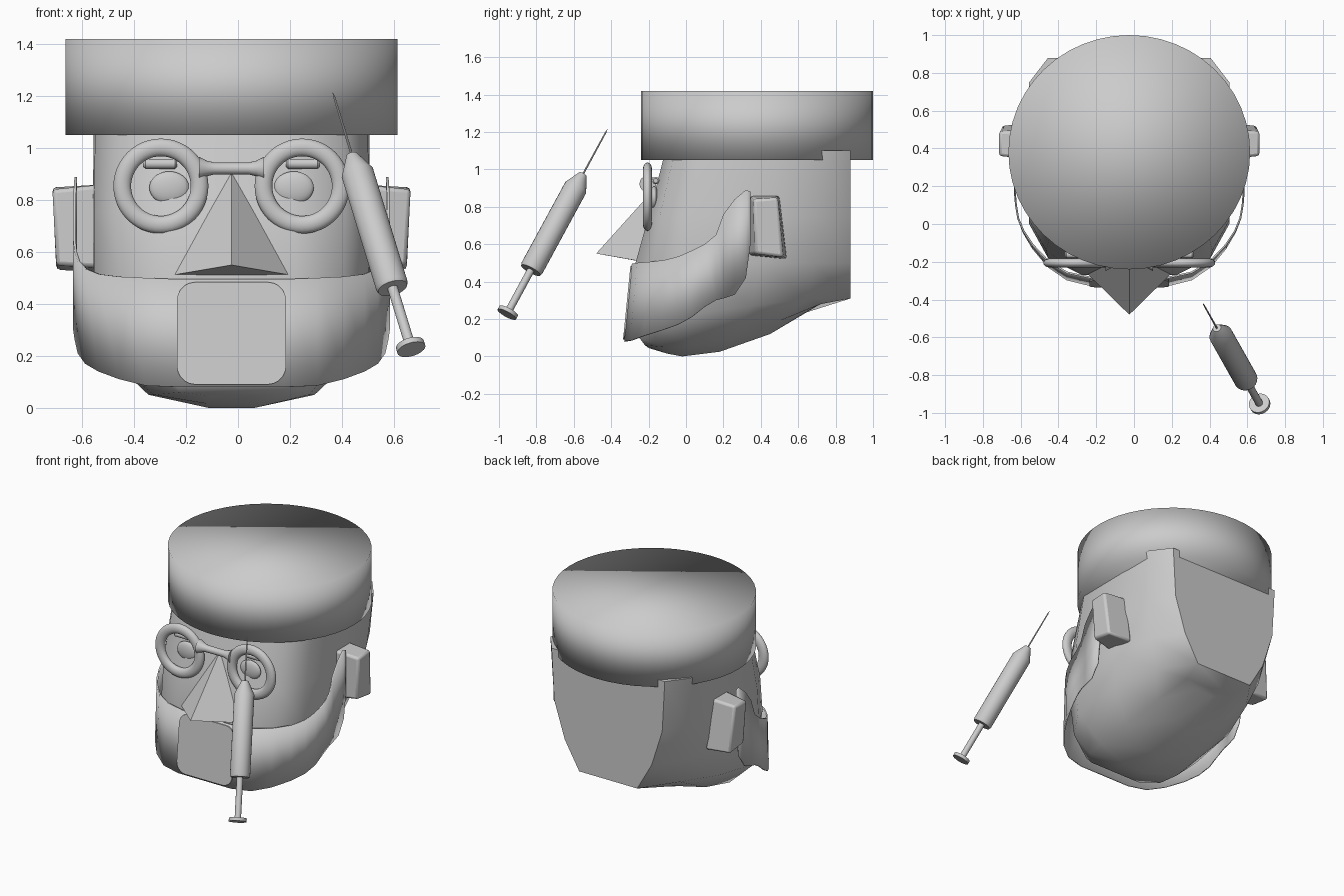
import bpy, bmesh, math
from mathutils import Vector

if "Cube" in bpy.data.objects:
    bpy.data.objects.remove(bpy.data.objects["Cube"])

CX = -0.025                       # symmetry plane of the head
grey = bpy.data.materials.new("plain_grey")
grey.diffuse_color = (0.6, 0.6, 0.6, 1)
grey.use_nodes = True
grey.node_tree.nodes["Principled BSDF"].inputs["Base Color"].default_value = grey.diffuse_color


def finish(name, bm, angle=40, fix=True):
    if fix:
        bmesh.ops.recalc_face_normals(bm, faces=bm.faces[:])
    me = bpy.data.meshes.new(name)
    bm.to_mesh(me)
    bm.free()
    me.materials.append(grey)
    ob = bpy.data.objects.new(name, me)
    bpy.context.collection.objects.link(ob)
    bpy.ops.object.select_all(action='DESELECT')
    ob.select_set(True)
    bpy.context.view_layer.objects.active = ob
    if angle >= 180:
        bpy.ops.object.shade_smooth()
    else:
        bpy.ops.object.shade_smooth_by_angle(angle=math.radians(angle))
    return ob


def mesh(name, verts, faces, angle=40):
    bm = bmesh.new()
    vs = [bm.verts.new(v) for v in verts]
    for f in faces:
        bm.faces.new([vs[i] for i in f])
    return finish(name, bm, angle)


def lathe(name, profile, start, axis, n=24):
    """Revolve (distance, radius) pairs around a free axis."""
    axis = axis.normalized()
    u = axis.orthogonal().normalized()
    w = axis.cross(u)
    verts, faces = [], []
    for d, r in profile:
        for i in range(n):
            a = 2 * math.pi * i / n
            verts.append(start + axis * d + (u * math.cos(a) + w * math.sin(a)) * r)
    for k in range(len(profile) - 1):
        for i in range(n):
            j = (i + 1) % n
            faces.append((k * n + i, k * n + j, (k + 1) * n + j, (k + 1) * n + i))
    faces += [tuple(range(n)), tuple(range((len(profile) - 1) * n, len(profile) * n))]
    return mesh(name, verts, faces, 35)


# Head: half rings from front to back, mirrored and lofted downwards
rings = [
    [(.22, -.11, 1.1), (.42, -.06, 1.1), (.525, .1, 1.1), (.53, .5, 1.1), (.53, .75, 1.1), (.43, .88, 1.1)],
    [(.24, -.2, .75), (.44, -.14, .75), (.53, .02, .75), (.535, .45, .75), (.5, .72, .75), (.41, .88, .75)],
    [(.25, -.27, .5), (.43, -.18, .5), (.53, 0, .5), (.53, .4, .5), (.46, .68, .5), (.33, .88, .5)],
    [(.22, -.25, .1), (.4, -.16, .17), (.5, 0, .22), (.48, .35, .27), (.38, .65, .31), (.22, .88, .31)],
    [(.2, -.22, .06), (.3, -.12, .05), (.32, .02, .05), (.3, .25, .1), (.25, .5, .19), (.18, .72, .28)],
    [(.08, -.2, .045), (.09, -.1, .015), (.09, -.02, 0), (.09, .18, .025), (.08, .45, .12), (.07, .68, .26)],
]
verts, faces = [], []
for r in rings:
    verts += [(CX + x, y, z) for x, y, z in r] + [(CX - x, y, z) for x, y, z in reversed(r)]
n = 12
for k in range(len(rings) - 1):
    for i in range(n):
        j = (i + 1) % n
        faces.append((k * n + i, k * n + j, (k + 1) * n + j, (k + 1) * n + i))
for base in (0, (len(rings) - 1) * n):
    for i in range(5):
        faces.append((base + i, base + i + 1, base + 10 - i, base + 11 - i))
mesh("head", verts, faces, 45)

# Wedge nose
mesh("nose", [(CX, -.12, .95), (CX - .235, -.25, .51), (CX, -.48, .55), (CX + .235, -.25, .51), (CX, -.2, .5)],
     [(0, 1, 2), (0, 2, 3), (1, 4, 2), (2, 4, 3), (0, 3, 4), (0, 4, 1)], 30)

# Ears
for s, side in ((-1, "left"), (1, "right")):
    e = [(.5, .33, .54), (.5, .54, .52), (.5, .5, .86), (.5, .34, .86),
         (.675, .37, .55), (.675, .52, .53), (.69, .49, .85), (.69, .36, .84)]
    ear = mesh(side + "_ear", [(CX + s * x, y, z) for x, y, z in e],
               [(0, 1, 2, 3), (4, 5, 6, 7), (0, 1, 5, 4), (1, 2, 6, 5), (2, 3, 7, 6), (3, 0, 4, 7)], 40)
    b = ear.modifiers.new("bevel", 'BEVEL')
    b.width, b.segments = .015, 2

# Round cap, smooth over its rim
bm = bmesh.new()
bmesh.ops.create_cone(bm, cap_ends=True, segments=48, radius1=.64, radius2=.64, depth=.37)
bmesh.ops.scale(bm, vec=(1, .62 / .64, 1), verts=bm.verts)
bmesh.ops.translate(bm, vec=(CX, .38, 1.235), verts=bm.verts)
finish("cap", bm, 180)

# Face mask: plan path with upper and lower edge heights (x, y, top, bottom)
path = [(.2, -.305, .495, .08), (.33, -.275, .5, .085), (.43, -.21, .505, .11), (.51, -.12, .515, .14),
        (.56, -.04, .535, .17), (.588, .03, .565, .21), (.6, .1, .6, .265), (.605, .16, .65, .3),
        (.605, .2, .76, .31), (.603, .26, .84, .33), (.6, .32, .89, .42), (.6, .345, .88, .6)]
full = [(-x, y, t, b) for x, y, t, b in reversed(path)] + path
verts, faces = [], []
for x, y, t, b in full:
    lean = .02 * max(0, -y) / .3
    verts += [(CX + x, y + lean, t), (CX + x, y - lean, b)]
for i in range(len(full) - 1):
    faces.append((2 * i, 2 * i + 1, 2 * i + 3, 2 * i + 2))
mask = mesh("face_mask", verts, faces, 50)
sol = mask.modifiers.new("thickness", 'SOLIDIFY')
sol.thickness, sol.offset = .01, 0

# Rounded panel on the mask front
outline = []
for sx, sz, a0 in ((1, 1, 0), (-1, 1, 90), (-1, -1, 180), (1, -1, 270)):
    for k in range(6):
        a = math.radians(a0 + 18 * k)
        outline.append((sx * .14 + .07 * math.cos(a), .287 + sz * .127 + .07 * math.sin(a)))
m = len(outline)
verts = [(CX + x, -.308 - d - .04 * (.287 - z) / .4, z) for d in (0, .009) for x, z in outline]
mesh("mask_panel", verts, [tuple(range(m)), tuple(range(m, 2 * m))] +
     [(i, (i + 1) % m, m + (i + 1) % m, m + i) for i in range(m)], 30)

# Eyes, lashes and spectacle rims
for s, side in ((-1, "left"), (1, "right")):
    bm = bmesh.new()
    bmesh.ops.create_uvsphere(bm, u_segments=24, v_segments=12, radius=1)
    bmesh.ops.scale(bm, vec=(.077, .022, .063), verts=bm.verts)
    bmesh.ops.translate(bm, vec=(CX + s * .24, -.17, .848), verts=bm.verts)
    finish(side + "_eye", bm, 180)

    lash_x = CX + s * .275
    lathe(side + "_lash", [(0, .012), (.008, .02), (.122, .02), (.13, .012)],
          Vector((lash_x - .065, -.162, .94)), Vector((1, 0, 0)), 12)

    verts, faces, M, N = [], [], 48, 16
    for i in range(M):
        a = 2 * math.pi * i / M
        for j in range(N):
            c = 2 * math.pi * j / N
            r = .149 + .034 * math.cos(c)
            verts.append((CX + s * .272 + r * math.cos(a), -.206 + .024 * math.sin(c), .854 + r * math.sin(a)))
            i2, j2 = (i + 1) % M, (j + 1) % N
            faces.append((i * N + j, i2 * N + j, i2 * N + j2, i * N + j2))
    mesh(side + "_rim", verts, faces, 180)

# Spectacle bridge, flared into the rims
lathe("bridge", [(0, .045), (.03, .03), (.06, .023), (.19, .023), (.22, .03), (.25, .045)],
      Vector((CX - .125, -.204, .922)), Vector((1, 0, 0)), 16).scale = (1, 1, 1)

# Syringe along one slanted axis
base, tip = Vector((.668, -.958, .225)), Vector((.365, -.42, 1.215))
axis = tip - base
L = axis.length
lathe("plunger_disc", [(0, .056), (.022, .056)], base, axis)
lathe("plunger_rod", [(.02, .02), (.27 * L, .02)], base, axis)
lathe("barrel", [(.238 * L, .058), (.25 * L, .063), (.685 * L, .063), (.757 * L, .022)], base, axis)
lathe("needle", [(.75 * L, .005), (.98 * L, .004), (L, .001)], base, axis, 8)
